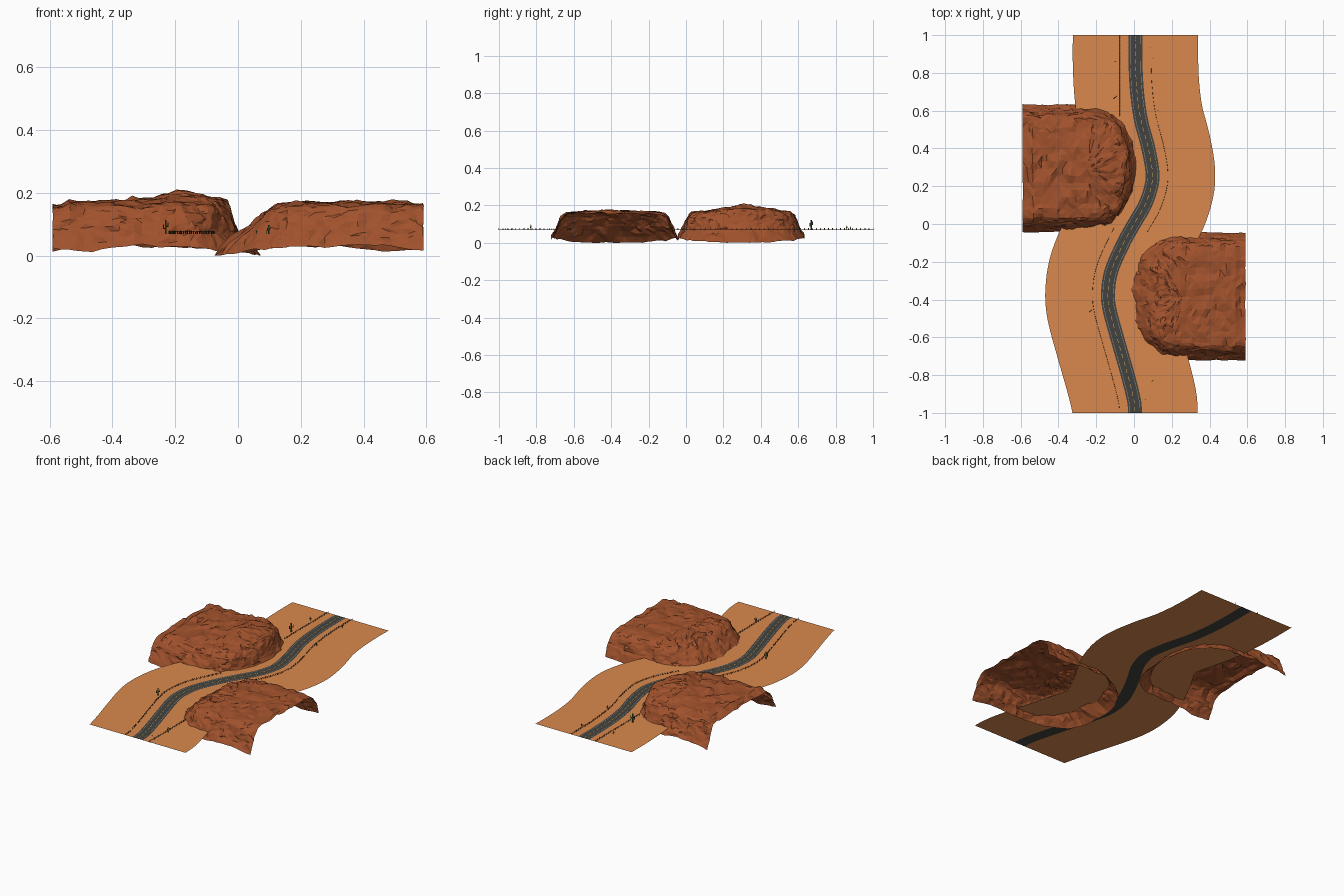
import bpy, bmesh, math, random
from mathutils import Vector, noise

if "Cube" in bpy.data.objects:
    bpy.data.objects.remove(bpy.data.objects["Cube"])

random.seed(4)
GZ = 0.068  # ground level


def material(name, col):
    m = bpy.data.materials.new(name)
    m.diffuse_color = (*col, 1)
    m.use_nodes = True
    m.node_tree.nodes["Principled BSDF"].inputs["Base Color"].default_value = m.diffuse_color
    return m


SAND = material("sand", (0.70, 0.25, 0.075))
ROCK = material("red_rock", (0.36, 0.085, 0.026))
ASPHALT = material("asphalt", (0.055, 0.055, 0.05))
YELLOW = material("yellow_paint", (0.75, 0.45, 0.08))
PALE = material("pale_paint", (0.35, 0.33, 0.28))
WOOD = material("wood", (0.09, 0.045, 0.02))
GREEN = material("cactus_green", (0.06, 0.12, 0.03))


def finish(bm, name, mat):
    me = bpy.data.meshes.new(name)
    bm.to_mesh(me)
    bm.free()
    me.materials.append(mat)
    ob = bpy.data.objects.new(name, me)
    bpy.context.collection.objects.link(ob)
    return ob


# road centre line: (y, x) knots, smooth interpolation
KNOTS = [(-1, .005), (-.94, .001), (-.8, -.033), (-.6, -.09), (-.45, -.13), (-.37, -.138),
         (-.25, -.12), (-.1, -.055), (0, 0), (.1, .058), (.2, .092), (.27, .098),
         (.4, .076), (.55, .037), (.7, .016), (.85, .008), (1, .008)]


def slope(i):
    if i in (0, len(KNOTS) - 1):
        return 0
    (ya, xa), (yb, xb) = KNOTS[i - 1], KNOTS[i + 1]
    return (xb - xa) / (yb - ya)


def centre(y):
    i = next((k for k in range(len(KNOTS) - 1) if y <= KNOTS[k + 1][0]), len(KNOTS) - 2)
    (ya, xa), (yb, xb) = KNOTS[i], KNOTS[i + 1]
    h = yb - ya
    t = (y - ya) / h
    return ((2*t**3 - 3*t*t + 1) * xa + (t**3 - 2*t*t + t) * h * slope(i)
            + (3*t*t - 2*t**3) * xb + (t**3 - t*t) * h * slope(i + 1))


def offset(y, d, z=GZ):
    a, b = max(-1, y - .03), min(1, y + .03)
    s = 0 if abs(y) > .999 else (centre(b) - centre(a)) / (b - a)
    n = Vector((1, -s, 0)).normalized()
    return Vector((centre(y) + n.x * d, y + n.y * d, z))


def strip(bm, d0, d1, y0=-1, y1=1, n=90, z=GZ):
    prev = None
    for i in range(n + 1):
        y = y0 + (y1 - y0) * i / n
        row = [bm.verts.new(offset(y, d, z)) for d in (d0, d1)]
        if prev:
            bm.faces.new((prev[0], prev[1], row[1], row[0]))
        prev = row


# desert floor, two sides of the road
bm = bmesh.new()
strip(bm, -.332, -.037)
strip(bm, .037, .332)
finish(bm, "desert_floor", SAND)

# road surface and painted lines
bm = bmesh.new()
strip(bm, -.037, .037)
finish(bm, "road", ASPHALT)
bm = bmesh.new()
for d in (-.027, .027):
    strip(bm, d - .001, d + .001, z=GZ + .0006)
finish(bm, "road_edge_lines", PALE)
bm = bmesh.new()
for i in range(50):
    y = -.99 + i * .04
    strip(bm, -.0013, .0013, y, y + .022, 3, GZ + .0006)
finish(bm, "road_centre_dashes", YELLOW)


# canyon rocks: open U-shaped shells lofted from rim to spine
def profile(f_list, t):
    k = t * (len(f_list) - 1)
    i = min(int(k), len(f_list) - 2)
    a, b = f_list[i], f_list[i + 1]
    return a[0] + (b[0] - a[0]) * (k - i), a[1] + (b[1] - a[1]) * (k - i)


PROFILE = [(1.08, .025), (1.0, .07), (.96, .105), (.91, .14), (.83, .16), (.62, .165), (.31, .168), (0, .168)]


def rock(name, flip, nose_lean, peak, seed):
    xc, yc, nose, half = -.25, .295, .25, .312
    path = []
    for i in range(13):
        path.append((-.59 + (xc + .59) * i / 13, None, 1))
    for i in range(41):
        path.append((xc, math.pi / 2 - math.pi * i / 40, 0))
    for i in range(12, -1, -1):
        path.append((-.59 + (xc + .59) * i / 13, None, -1))
    bm = bmesh.new()
    rows, NT = [], 18
    for x, ang, side in path:
        if ang is None:
            d, w = Vector((0, half * side, 0)), 0
        else:
            c, s = math.cos(ang), math.sin(ang)
            p = 2 / 2.3
            d = Vector((nose * abs(c) ** p, math.copysign(half * abs(s) ** p, s), 0))
            w = max(0, c) ** 2
        row = []
        for j in range(NT + 1):
            f, z = profile(PROFILE, j / NT)
            if f > 1:
                z += (.01 * math.sin(x * 14 + side) - .028 * w) * (f - 1) / .08
                f += (f - 1) * 2.7 * w
            elif f > 0:
                # lean the nose wall back, or keep it upright
                f -= nose_lean * w * min(1, (z - .07) / .09) * min(1, f / .6)
            co = Vector((x, yc, 0)) + d * f
            top = max(0, (z - .1) / .068)
            z += peak * top * math.exp(-((co.x + .14) / .17) ** 2 - ((co.y - yc - .03) / .17) ** 2)
            if co.x < -.56:
                z -= .01 * top
            co.z = z
            q = co + Vector((seed, seed * 2, 0))
            v = noise.noise_vector(q * 14) * .013 + noise.noise_vector(q * 45) * .009
            if co.x < -.585:
                v.x *= .2
            if j == 0:
                v *= .5
            co += v
            co.z = max(co.z, 0)
            row.append(bm.verts.new(co))
        rows.append(row)
    for a, b in zip(rows, rows[1:]):
        for j in range(NT):
            bm.faces.new((a[j], b[j], b[j + 1], a[j + 1]))
    bmesh.ops.remove_doubles(bm, verts=bm.verts, dist=.0015)
    bmesh.ops.triangulate(bm, faces=bm.faces)
    if flip:
        for v in bm.verts:
            v.co.x, v.co.y = -v.co.x, -.088 - v.co.y
    bmesh.ops.recalc_face_normals(bm, faces=bm.faces)
    if sum(f.normal.z for f in bm.faces) < 0:
        bmesh.ops.reverse_faces(bm, faces=bm.faces)
    finish(bm, name, ROCK)


rock("left_canyon_rock", False, .0, .032, 3.1)
rock("right_canyon_rock", True, .35, .0, 7.7)


# fences: posts joined by thin rails
def bar(bm, a, b, r, sides=4):
    d = b - a
    m = d.to_track_quat('Z', 'Y').to_matrix().to_4x4()
    m.translation = (a + b) / 2
    bmesh.ops.create_cone(bm, cap_ends=True, segments=sides, radius1=r, radius2=r, depth=d.length, matrix=m)


def fence(name, fn, y0, y1):
    bm = bmesh.new()
    n = round((y1 - y0) / .022)
    pts = [fn(y0 + (y1 - y0) * i / n) for i in range(n + 1)]
    for p in pts:
        bar(bm, p, p + Vector((0, 0, random.uniform(.009, .012))), .0014)
    for a, b in zip(pts, pts[1:]):
        for h in (.004, .008):
            bar(bm, a + Vector((0, 0, h)), b + Vector((0, 0, h)), .0005)
    finish(bm, name, WOOD)


fence("left_curve_fence", lambda y: offset(y, -.082), -1, -.06)
fence("right_curve_fence", lambda y: offset(y, .082), .0, 1)
fence("left_straight_fence", lambda y: Vector((-.075, y, GZ)), .57, 1)
fence("right_straight_fence", lambda y: Vector((.09, y, GZ)), -1, -.62)


# cacti: trunk with two bent arms
def cactus(name, x, y, h):
    bm = bmesh.new()
    base, r = Vector((x, y, GZ)), h * .07
    bar(bm, base, base + Vector((0, 0, h)), r, 6)
    for s, k in ((-1, .4), (1, .55)):
        a = base + Vector((0, 0, h * k))
        b = a + Vector((s * h * .15, s * h * .12, 0))
        bar(bm, a, b, r * .7, 6)
        bar(bm, b - Vector((0, 0, r * .6)), b + Vector((0, 0, h * .28)), r * .7, 6)
    finish(bm, name, GREEN)


for i, (x, y, h) in enumerate([(-.1, .67, .055), (-.1, .86, .024), (.103, .88, .02), (.125, .6, .02),
                               (-.23, -.46, .045), (.098, -.83, .03), (.06, -.93, .014)]):
    cactus(f"cactus_{i + 1}", x, y, h)
